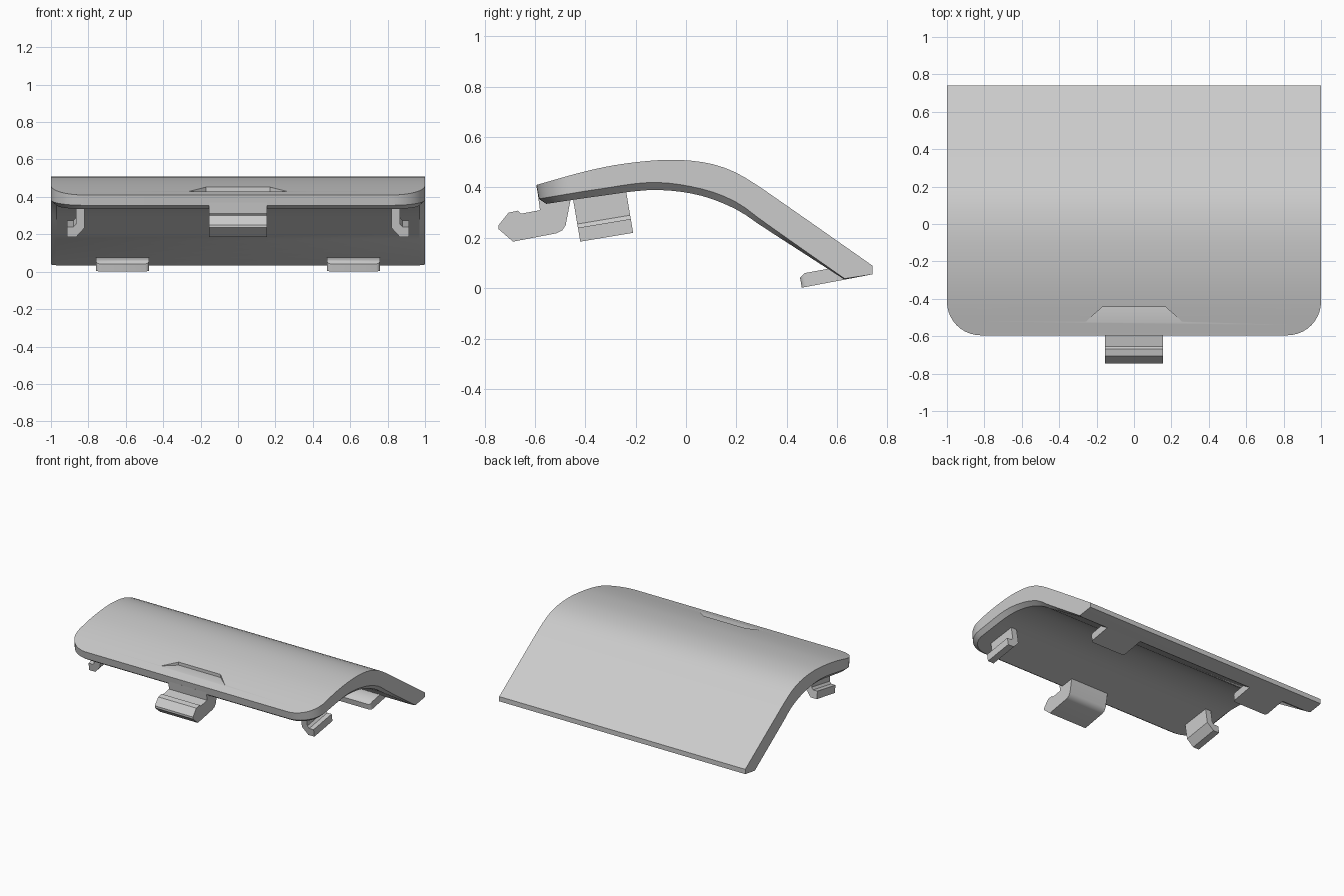
import bpy, bmesh, math

cube = bpy.data.objects.get("Cube")
if cube:
    bpy.data.objects.remove(cube, do_unlink=True)

grey = bpy.data.materials.new("light grey plastic")
grey.use_nodes = True
colour = (0.6, 0.6, 0.6, 1)
grey.diffuse_color = colour
grey.node_tree.nodes["Principled BSDF"].inputs["Base Color"].default_value = colour


def finish(bm, name):
    bmesh.ops.recalc_face_normals(bm, faces=bm.faces)
    mesh = bpy.data.meshes.new(name)
    bm.to_mesh(mesh)
    bm.free()
    ob = bpy.data.objects.new(name, mesh)
    bpy.context.collection.objects.link(ob)
    mesh.materials.append(grey)
    return ob


def activate(ob):
    bpy.ops.object.select_all(action='DESELECT')
    ob.select_set(True)
    bpy.context.view_layer.objects.active = ob


def smooth(ob, angle=25):
    activate(ob)
    bpy.ops.object.shade_smooth_by_angle(angle=math.radians(angle))


def prism(bottom, top):
    """Closed solid between two matching outlines."""
    bm = bmesh.new()
    a = [bm.verts.new(p) for p in bottom]
    b = [bm.verts.new(p) for p in top]
    n = len(a)
    bm.faces.new(a)
    bm.faces.new(b)
    for i in range(n):
        bm.faces.new((a[i], a[(i + 1) % n], b[(i + 1) % n], b[i]))
    return bm


def side_profile(points, x0, x1):
    """Extrude a (y, z) profile across x."""
    return prism([(x0, y, z) for y, z in points], [(x1, y, z) for y, z in points])


def height(points, y):
    """Smooth curve through (y, z) control points."""
    n = len(points)

    def slope(i):
        a, b = points[max(i - 1, 0)], points[min(i + 1, n - 1)]
        return (b[1] - a[1]) / (b[0] - a[0])
    i = 0
    while i < n - 2 and y > points[i + 1][0]:
        i += 1
    (y0, z0), (y1, z1) = points[i], points[i + 1]
    d = y1 - y0
    t = (y - y0) / d
    return ((2*t**3 - 3*t**2 + 1) * z0 + (t**3 - 2*t**2 + t) * d * slope(i)
            + (3*t**2 - 2*t**3) * z1 + (t**3 - t**2) * d * slope(i + 1))


# Curved cover: three rails (top edge, lower edge, chamfered underside)
TOP = [(-0.595, 0.41), (-0.4, 0.464), (-0.25, 0.494), (-0.07, 0.51), (0.07, 0.5),
       (0.17, 0.472), (0.25, 0.43), (0.4, 0.328), (0.74, 0.09)]
EDGE = [(-0.585, 0.355), (-0.35, 0.393), (-0.13, 0.42), (0.06, 0.395),
        (0.2, 0.342), (0.3, 0.27), (0.63, 0.038)]
UNDER = [(-0.555, 0.335), (-0.35, 0.365), (-0.13, 0.39), (0.05, 0.37),
         (0.2, 0.313), (0.3, 0.247), (0.63, 0.034)]
CORNER_X, CORNER_Y = 0.82, -0.415
ARC, STRAIGHT = 10, 24


def rail(points, rx, ry, tip):
    stations = []
    for i in range(ARC + 1):
        a = math.pi / 2 * (1 - i / ARC)
        stations.append((CORNER_X + rx * math.cos(a), CORNER_Y - ry * math.sin(a)))
    for i in range(1, STRAIGHT + 1):
        stations.append((CORNER_X + rx, CORNER_Y + (0.63 - CORNER_Y) * i / STRAIGHT))
    out = [(w, y, height(points, y)) for w, y in stations]
    return out + [(1.0, 0.74, tip)]


rails = [rail(TOP, 0.18, 0.18, 0.09), rail(EDGE, 0.18, 0.17, 0.055),
         rail(UNDER, 0.15, 0.14, 0.055)]
bm = bmesh.new()
rings = []
for t, e, u in zip(*rails):
    loop = [(s * w, y, z) for s, seq in ((1, (t, e, u)), (-1, (u, e, t))) for w, y, z in seq]
    rings.append([bm.verts.new(p) for p in loop])
for a, b in zip(rings, rings[1:]):
    for i in range(6):
        j = (i + 1) % 6
        bm.faces.new((a[i], a[j], b[j], b[i]))
for ring in (rings[0], rings[-1]):
    bm.faces.new((ring[0], ring[1], ring[4], ring[5]))
    bm.faces.new((ring[1], ring[2], ring[3], ring[4]))
bmesh.ops.remove_doubles(bm, verts=bm.verts, dist=0.0005)
cover = finish(bm, "curved_cover")

# Thumb recess with a flat floor
outline = [(-0.17, -0.445), (0.17, -0.445), (0.28, -0.542), (-0.28, -0.542)]
cutter = finish(prism([(x, y, 0.43) for x, y in outline],
                      [(x, y, 0.6) for x, y in outline]), "recess_cutter")
cutter.hide_render = True
activate(cover)
cut = cover.modifiers.new("recess", 'BOOLEAN')
cut.operation = 'DIFFERENCE'
cut.solver = 'EXACT'
cut.object = cutter
bpy.ops.object.modifier_apply(modifier=cut.name)
bpy.data.objects.remove(cutter, do_unlink=True)
smooth(cover)

# Front latch
latch = [(-0.588, 0.37), (-0.58, 0.31), (-0.655, 0.296), (-0.667, 0.308), (-0.705, 0.3),
         (-0.745, 0.25), (-0.745, 0.235), (-0.687, 0.185), (-0.515, 0.218),
         (-0.492, 0.229), (-0.478, 0.25), (-0.455, 0.37)]
smooth(finish(side_profile(latch, -0.155, 0.155), "front_latch"), 35)

# Side clips: an L section swept backwards on a slight slope
clip = [(0.82, 0.2), (0.866, 0.2), (0.866, 0.07), (0.88, 0.055), (0.915, 0.055),
        (0.915, 0.0), (0.866, 0.0), (0.82, 0.05)]
# Rear hooks
hook = [(0.46, 0.002), (0.453, 0.042), (0.472, 0.06), (0.58, 0.08), (0.63, 0.06), (0.63, 0.034)]
for side, s in (("left", 1), ("right", -1)):
    front = [(s * x, -0.42 - 0.17 * v, 0.185 + v) for x, v in clip]
    back = [(x, y + 0.21, z + 0.035) for x, y, z in front]
    finish(prism(front, back), side + "_clip")

    bm = side_profile(hook, s * 0.475, s * 0.76)
    corners = [e for e in bm.edges if all(v.co.y < 0.465 for v in e.verts)
               and abs(e.verts[0].co.x - e.verts[1].co.x) < 0.001]
    bmesh.ops.bevel(bm, geom=corners, offset=0.02, segments=3, profile=0.5, affect='EDGES')
    smooth(finish(bm, side + "_rear_hook"), 35)
